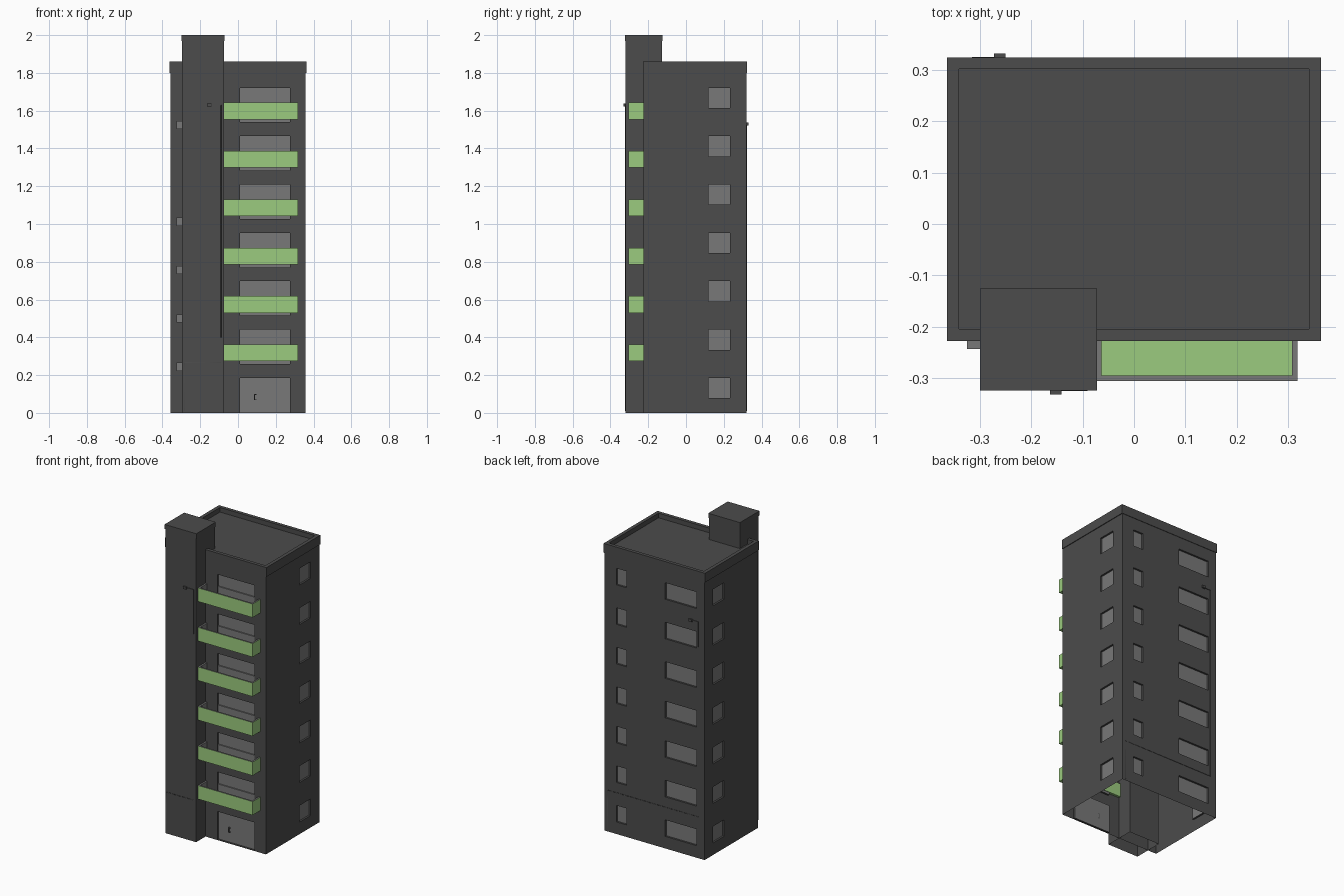
import bpy, bmesh, math
from mathutils import Matrix, Vector

old = bpy.data.objects.get("Cube")
if old:
    bpy.data.objects.remove(old, do_unlink=True)


def material(name, rgb):
    m = bpy.data.materials.new(name)
    m.use_nodes = True
    m.diffuse_color = (*rgb, 1)
    bsdf = m.node_tree.nodes["Principled BSDF"]
    bsdf.inputs["Base Color"].default_value = (*rgb, 1)
    bsdf.inputs["Roughness"].default_value = 0.8
    return m


DARK = material("charcoal wall", (0.072, 0.072, 0.072))
GREY = material("mid grey glass", (0.19, 0.19, 0.19))
GREEN = material("leaf green", (0.33, 0.60, 0.21))


def finish(bm, name, mats):
    mesh = bpy.data.meshes.new(name)
    bm.to_mesh(mesh)
    bm.free()
    for m in mats:
        mesh.materials.append(m)
    ob = bpy.data.objects.new(name, mesh)
    bpy.context.collection.objects.link(ob)
    return ob


def cube(lo, hi):
    """Axis-aligned box in a new bmesh, from corner to corner."""
    lo, hi = Vector(lo), Vector(hi)
    bm = bmesh.new()
    bmesh.ops.create_cube(bm, size=1, matrix=Matrix.Translation((lo + hi) / 2)
                          @ Matrix.Diagonal((*(hi - lo), 1)))
    return bm


def facing(bm, z):
    return [f for f in bm.faces if f.normal.z * z > 0.9]


def box(name, lo, hi, mat, open_bottom=False):
    bm = cube(lo, hi)
    if open_bottom:
        bmesh.ops.delete(bm, geom=facing(bm, -1), context="FACES")
    return finish(bm, name, [mat])


def tray(name, lo, hi, rim, floor_z, mats):
    """Box with a sunken top: outside 0, rim and inner sides 1, floor 2."""
    bm = cube(lo, hi)
    top = facing(bm, 1)
    ring = bmesh.ops.inset_region(bm, faces=top, thickness=rim)["faces"]
    for f in ring:
        f.material_index = 1
    outer = set(bm.faces) - set(top)
    floor = bmesh.ops.extrude_face_region(bm, geom=top)["geom"]
    bmesh.ops.delete(bm, geom=top, context="FACES_ONLY")
    for f in set(bm.faces) - outer:
        f.material_index = 1
    for g in floor:
        if isinstance(g, bmesh.types.BMVert):
            g.co.z = floor_z
        elif isinstance(g, bmesh.types.BMFace):
            g.material_index = 2
    bmesh.ops.recalc_face_normals(bm, faces=bm.faces)
    return finish(bm, name, mats)


# Block dimensions
HX, HY, CY = 0.358, 0.273, 0.048
WALL_TOP, ROOF_TOP = 1.80, 1.86
FLOORS, PITCH = 7, 0.256
SILL, HEAD = 0.078, 0.185
RECESS = 0.012


def wall(name, half, depth, turn, openings):
    """Wall cut into a grid, with window cells pushed back and glazed."""
    us = sorted({-half, half, *(u for o in openings for u in o[:2])})
    vs = sorted({0, WALL_TOP, *(k * PITCH + v for k in range(FLOORS)
                                for o in openings for v in o[2:])})
    bm = bmesh.new()
    grid = [[bm.verts.new((u, -depth, v)) for v in vs] for u in us]
    glass = []
    for i in range(len(us) - 1):
        for j in range(len(vs) - 1):
            f = bm.faces.new((grid[i][j], grid[i + 1][j],
                              grid[i + 1][j + 1], grid[i][j + 1]))
            u, v = (us[i] + us[i + 1]) / 2, (vs[j] + vs[j + 1]) / 2
            level = v % PITCH
            if any(a < u < b and c < level < d for a, b, c, d in openings):
                glass.append(f)
    out = bmesh.ops.extrude_face_region(bm, geom=glass)["geom"]
    bmesh.ops.delete(bm, geom=glass, context="FACES_ONLY")
    for g in out:
        if isinstance(g, bmesh.types.BMVert):
            g.co.y += RECESS
        elif isinstance(g, bmesh.types.BMFace):
            g.material_index = 1
    bmesh.ops.transform(bm, verts=bm.verts, matrix=Matrix.Translation((0, CY, 0))
                        @ Matrix.Rotation(math.radians(turn), 4, "Z"))
    return finish(bm, name, [DARK, GREY])


# Four outer walls with their windows and balcony doors
wall("front_wall", HX, HY, 0, [(0.01, 0.275, 0.003, HEAD)])
wall("left_side_wall", HY, HX, 90, [(0.072, 0.185, SILL, HEAD)])
wall("right_side_wall", HY, HX, -90, [(-0.185, -0.072, SILL, HEAD)])
wall("back_wall", HX, HY, 180, [(-0.275, -0.20, SILL, HEAD),
                                (0.075, 0.30, SILL, HEAD)])

# Flat roof with raised parapet
tray("roof_parapet", (-0.363, CY - 0.275, WALL_TOP), (0.363, CY + 0.276, ROOF_TOP),
     0.032, 1.83, [DARK, DARK, DARK])

# Stair tower and its cap
box("stair_tower", (-0.296, -0.321, 0), (-0.075, -0.128, 1.97), DARK, True)
box("stair_tower_cap", (-0.299, -0.324, 1.97), (-0.072, -0.125, 2.0), DARK)

# Balconies
for k in range(1, FLOORS):
    z = k * PITCH + 0.018
    tray(f"balcony_{k}", (-0.074, -0.305, z), (0.318, -0.21, z + 0.088),
         0.015, z + 0.015, [GREEN, GREY, GREEN])

# Entrance door handle
box("door_handle", (0.085, -0.222, 0.068), (0.090, -0.212, 0.10), DARK)
for z in (0.068, 0.096):
    box("door_handle_end", (0.085, -0.222, z), (0.097, -0.212, z + 0.004), DARK)

# Small wall units beside the tower
for k in (1, 2, 3, 4, 6):
    z = k * PITCH - 0.012
    box(f"wall_unit_{k}", (-0.325, -0.243, z - 0.022), (-0.296, -0.22, z + 0.022), GREY)


def cable(name, points):
    """Thin cable that follows a wall."""
    curve = bpy.data.curves.new(name, "CURVE")
    curve.dimensions = "3D"
    curve.bevel_depth = 0.0018
    curve.bevel_resolution = 0
    line = curve.splines.new("POLY")
    line.points.add(len(points) - 1)
    for p, co in zip(line.points, points):
        p.co = (*co, 1)
    curve.materials.append(DARK)
    bpy.context.collection.objects.link(bpy.data.objects.new(name, curve))


# Cameras with brackets, and the cables that feed them
def camera_unit(side, x, y, z, end, corner, out):
    low, near = y + out * 0.001, y + out * 0.010
    ys = sorted((y, near))
    box(f"{side}_unit_body", (x - 0.011, ys[0], z - 0.008),
        (x + 0.011, ys[1], z + 0.008), DARK)
    xs = sorted((x, end))
    arm = sorted((y, y + out * 0.004))
    box(f"{side}_unit_arm", (xs[0], arm[0], z - 0.003), (xs[1], arm[1], z + 0.003), DARK)
    cable(f"{side}_cable", [(end, low, z), (end, low, 0.268),
                            (corner, low, 0.268), (corner, low, 0.01)])


camera_unit("front", -0.152, -0.321, 1.63, -0.09, -0.285, -1)
camera_unit("back", -0.261, CY + HY, 1.53, -0.315, 0.335, 1)
